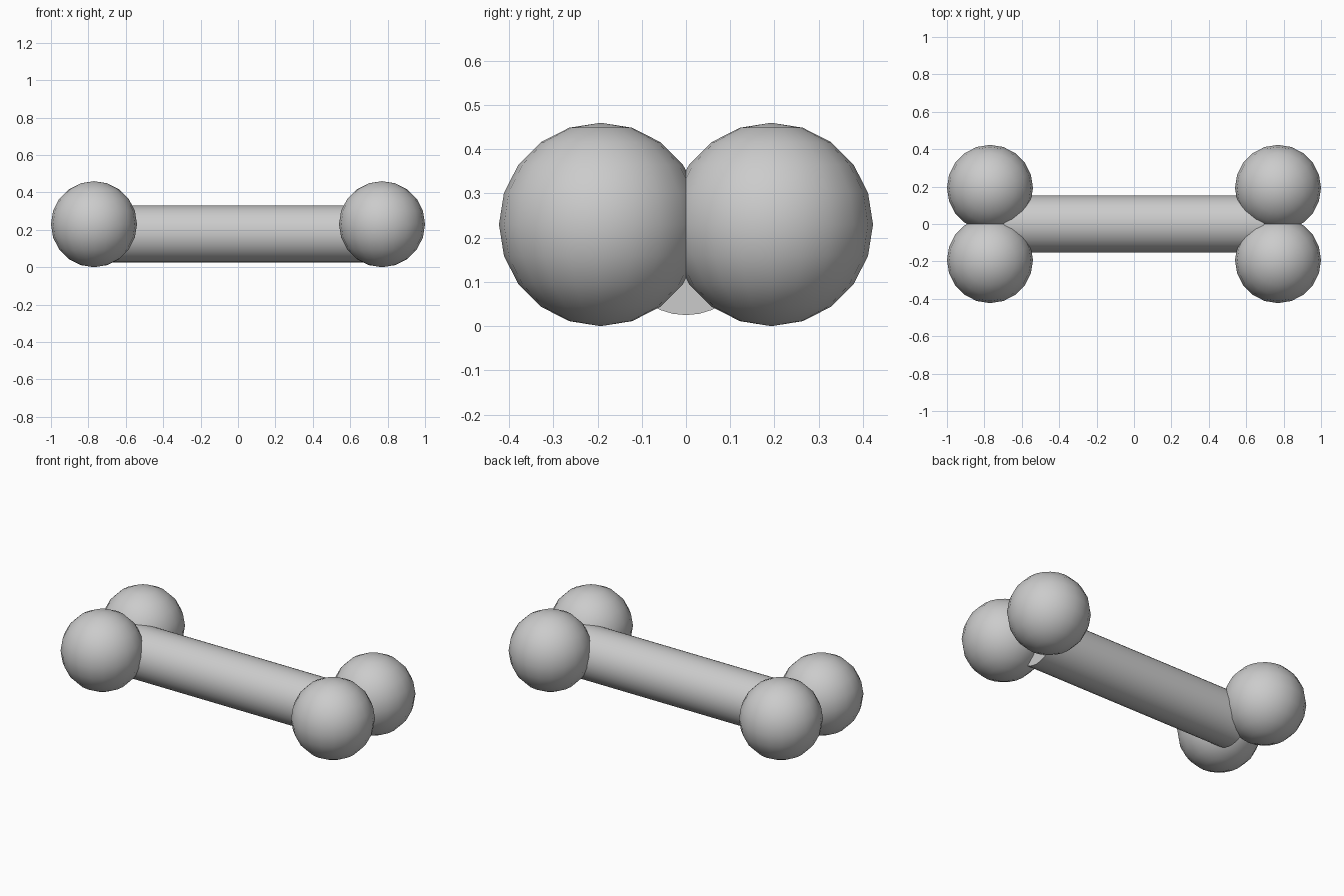
import bpy
import math

if "Cube" in bpy.data.objects:
    bpy.data.objects.remove(bpy.data.objects["Cube"])

R = 0.23          # knob radius
KX, KY = 0.77, 0.193


def smooth(name):
    ob = bpy.context.object
    ob.name = name
    bpy.ops.object.shade_smooth_by_angle(angle=math.radians(40))
    return ob


# Shaft along x, set slightly below the knob centres
bpy.ops.mesh.primitive_cylinder_add(vertices=32, radius=0.153, depth=1.39,
                                    location=(0, 0, 0.178),
                                    rotation=(0, math.pi / 2, 0))
smooth("bone_shaft")

# Two overlapping round knobs at each end
for side, sx in (("left", -1), ("right", 1)):
    for face, sy in (("front", -1), ("back", 1)):
        bpy.ops.mesh.primitive_uv_sphere_add(segments=20, ring_count=10, radius=R,
                                             location=(sx * KX, sy * KY, R))
        smooth(f"{side}_{face}_knob")
